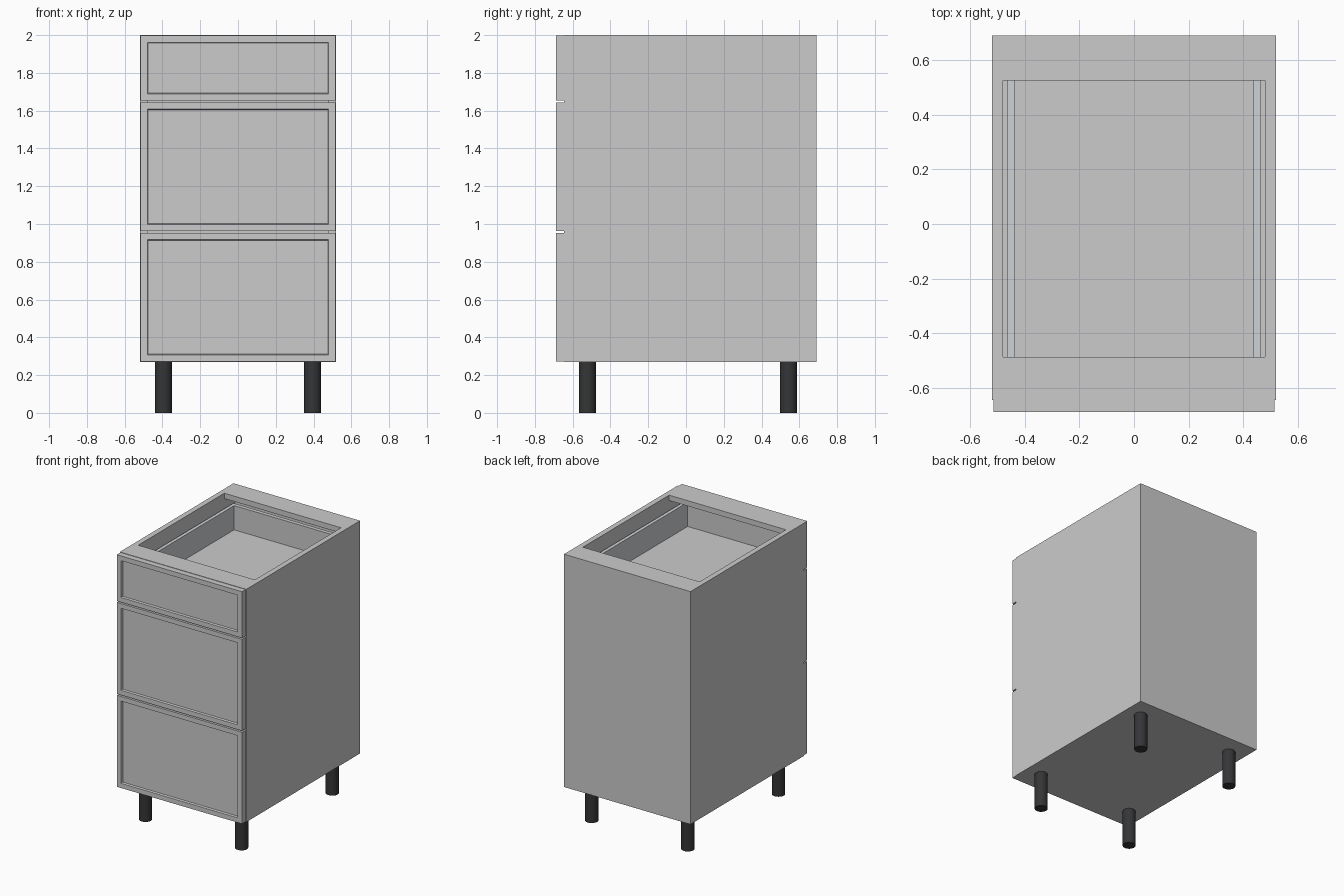
import bpy, bmesh
from mathutils import Vector

if "Cube" in bpy.data.objects:
    bpy.data.objects.remove(bpy.data.objects["Cube"])

def material(name, rgb):
    m = bpy.data.materials.new(name)
    m.diffuse_color = (*rgb, 1)
    m.use_nodes = True
    m.node_tree.nodes["Principled BSDF"].inputs["Base Color"].default_value = m.diffuse_color
    return m

METAL = material("drawer_metal", (0.62, 0.65, 0.67))
BLACK = material("leg_black", (0.035, 0.036, 0.038))

def finish(name, bm, mat=None):
    me = bpy.data.meshes.new(name)
    bm.to_mesh(me)
    bm.free()
    ob = bpy.data.objects.new(name, me)
    bpy.context.collection.objects.link(ob)
    if mat:
        me.materials.append(mat)
    return ob

def box_mesh(x, y, z):
    bm = bmesh.new()
    bmesh.ops.create_cube(bm, size=1)
    for v in bm.verts:
        v.co = Vector([lo + (c + 0.5) * (hi - lo) for c, (lo, hi) in zip(v.co, (x, y, z))])
    return bm

def box(name, x, y, z, mat=None):
    return finish(name, box_mesh(x, y, z), mat)

W, INNER, T = 0.52, 0.48, 0.04      # half width, inner half width, board thickness
FRONT, BACK = -0.645, 0.69
BOTTOM, TOP = 0.27, 2.0

# Carcass boards
for s, side in ((-1, "left"), (1, "right")):
    box(f"{side}_side_panel", sorted((s * INNER, s * W)), (FRONT, BACK), (BOTTOM, TOP))
inside = (-INNER, INNER)
box("bottom_panel", inside, (FRONT, BACK - T), (BOTTOM, BOTTOM + T))
box("back_panel", inside, (BACK - T, BACK), (BOTTOM, TOP - T))
box("front_top_rail", inside, (FRONT, -0.487), (TOP - T, TOP))
box("back_top_rail", inside, (0.525, BACK), (TOP - T, TOP))

# Drawer front with a frame and a recessed centre panel
def drawer_front(name, z0, z1):
    bm = box_mesh((-0.515, 0.515), (-0.688, FRONT), (z0, z1))
    bm.normal_update()
    face = min(bm.faces, key=lambda f: f.calc_center_median().y)
    bmesh.ops.inset_region(bm, faces=[face], thickness=0.05)
    bmesh.ops.inset_region(bm, faces=[face], thickness=0.006)
    for v in face.verts:
        v.co.y += 0.014
    finish(name, bm)

# Drawer box: metal sides, board floor and back
def drawer(name, z0, z1, side_height):
    drawer_front(f"{name}_drawer_front", z0, z1)
    base = max(z0 + 0.035, BOTTOM + T + 0.02)
    for s, side in ((-1, "left"), (1, "right")):
        box(f"{name}_drawer_{side}_side", sorted((s * 0.438, s * 0.463)),
            (FRONT, 0.61), (base, base + side_height), METAL)
    box(f"{name}_drawer_floor", (-0.438, 0.438), (FRONT, 0.61), (base, base + 0.03))
    box(f"{name}_drawer_back", (-0.438, 0.438), (0.58, 0.61), (base + 0.03, base + side_height))

drawer("top", 1.653, 1.997, 0.21)
drawer("middle", 0.963, 1.643, 0.41)
drawer("bottom", 0.272, 0.953, 0.41)

# Round legs
for x, xn in ((-0.395, "left"), (0.395, "right")):
    for y, yn in ((-0.522, "front"), (0.543, "back")):
        bpy.ops.mesh.primitive_cylinder_add(vertices=32, radius=0.045, depth=BOTTOM,
                                            location=(x, y, BOTTOM / 2))
        leg = bpy.context.object
        leg.name = f"{yn}_{xn}_leg"
        leg.data.materials.append(BLACK)
        bpy.ops.object.shade_smooth_by_angle()
